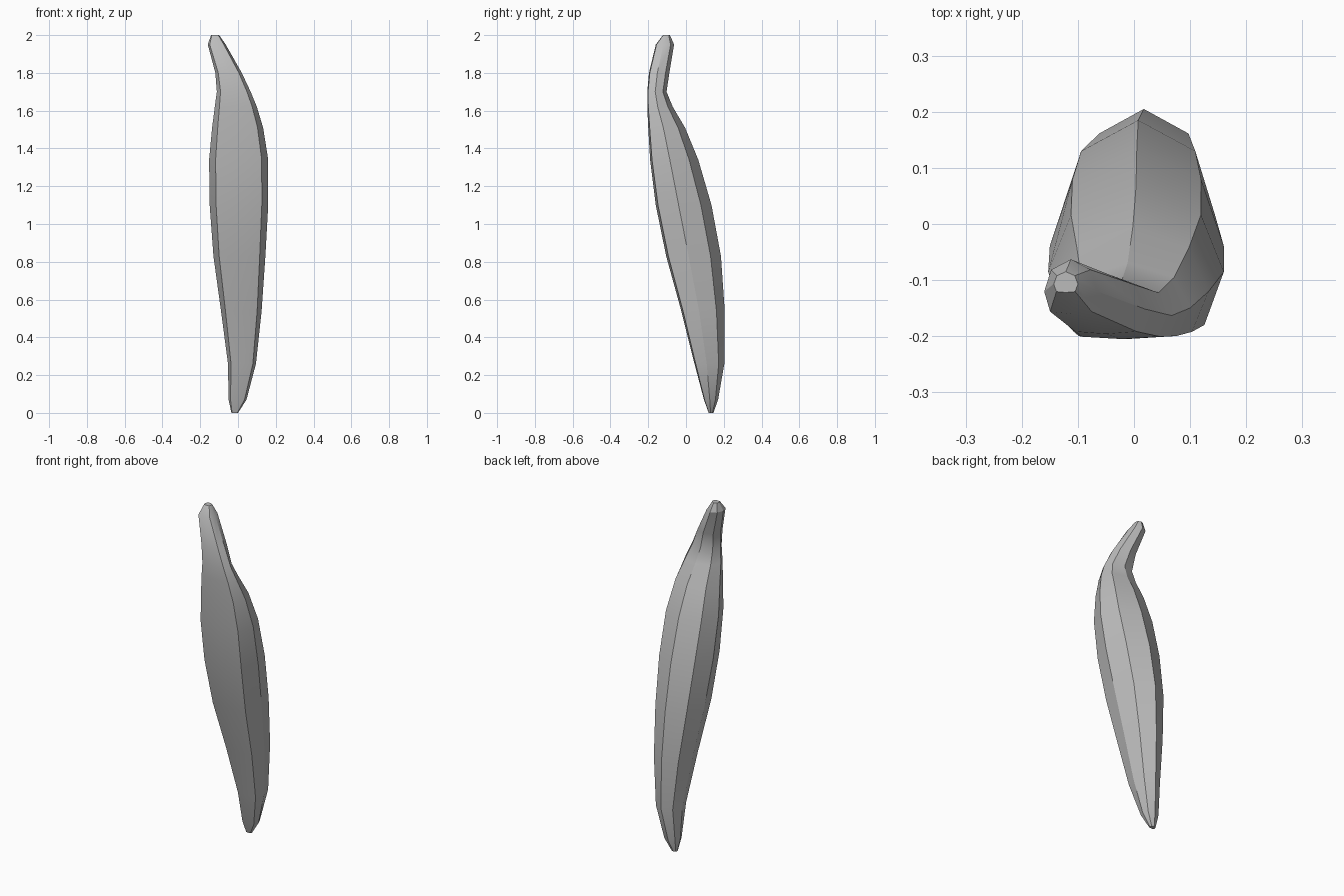
import bpy, bmesh

cube = bpy.data.objects.get("Cube")
if cube:
    bpy.data.objects.remove(cube, do_unlink=True)

# One plain grey skin
skin = bpy.data.materials.new("plain grey")
skin.use_nodes = True
grey = (0.5, 0.5, 0.5, 1)
skin.diffuse_color = grey
skin.node_tree.nodes["Principled BSDF"].inputs["Base Color"].default_value = grey

# Ridged eight-sided cross-section, flatter at the front
section = [(0, -1), (.78, -.92), (1, -.18), (.74, .62),
           (0, 1), (-.74, .62), (-1, -.18), (-.78, -.92)]

# Outline of the pod from tip to stem: height, left and right x, front and back y
outline = [
    (0, -.035, 0, .12, .145),
    (.07, -.05, .045, .095, .17),
    (.26, -.053, .095, .045, .203),
    (.54, -.09, .125, -.025, .205),
    (.83, -.13, .145, -.105, .185),
    (1.1, -.15, .16, -.16, .135),
    (1.34, -.153, .16, -.19, .065),
    (1.51, -.137, .133, -.2, -.005),
    (1.62, -.123, .1, -.205, -.07),
    (1.7, -.112, .067, -.205, -.103),
    (1.8, -.12, .02, -.196, -.088),
    (1.95, -.16, -.065, -.16, -.063),
    (2, -.143, -.1, -.122, -.085),
]

# Loft the rings into a closed curved pod
bm = bmesh.new()
rings = []
for z, left, right, front, back in outline:
    cx, cy = (left + right) / 2, (front + back) / 2
    hx, hy = (right - left) / 2, (back - front) / 2
    rings.append([bm.verts.new((cx + hx * u, cy + hy * v, z)) for u, v in section])
count = len(section)
for low, high in zip(rings, rings[1:]):
    for i in range(count):
        j = (i + 1) % count
        bm.faces.new((low[i], low[j], high[j], high[i]))
bm.faces.new(rings[0][::-1])
bm.faces.new(rings[-1])
bmesh.ops.recalc_face_normals(bm, faces=bm.faces)

mesh = bpy.data.meshes.new("curved_pod")
bm.to_mesh(mesh)
bm.free()
mesh.materials.append(skin)
pod = bpy.data.objects.new("curved_pod", mesh)
bpy.context.collection.objects.link(pod)

# Soft faces with the lengthwise ridges kept crisp
bpy.ops.object.select_all(action="DESELECT")
pod.select_set(True)
bpy.context.view_layer.objects.active = pod
bpy.ops.object.shade_smooth_by_angle(angle=0.55)
